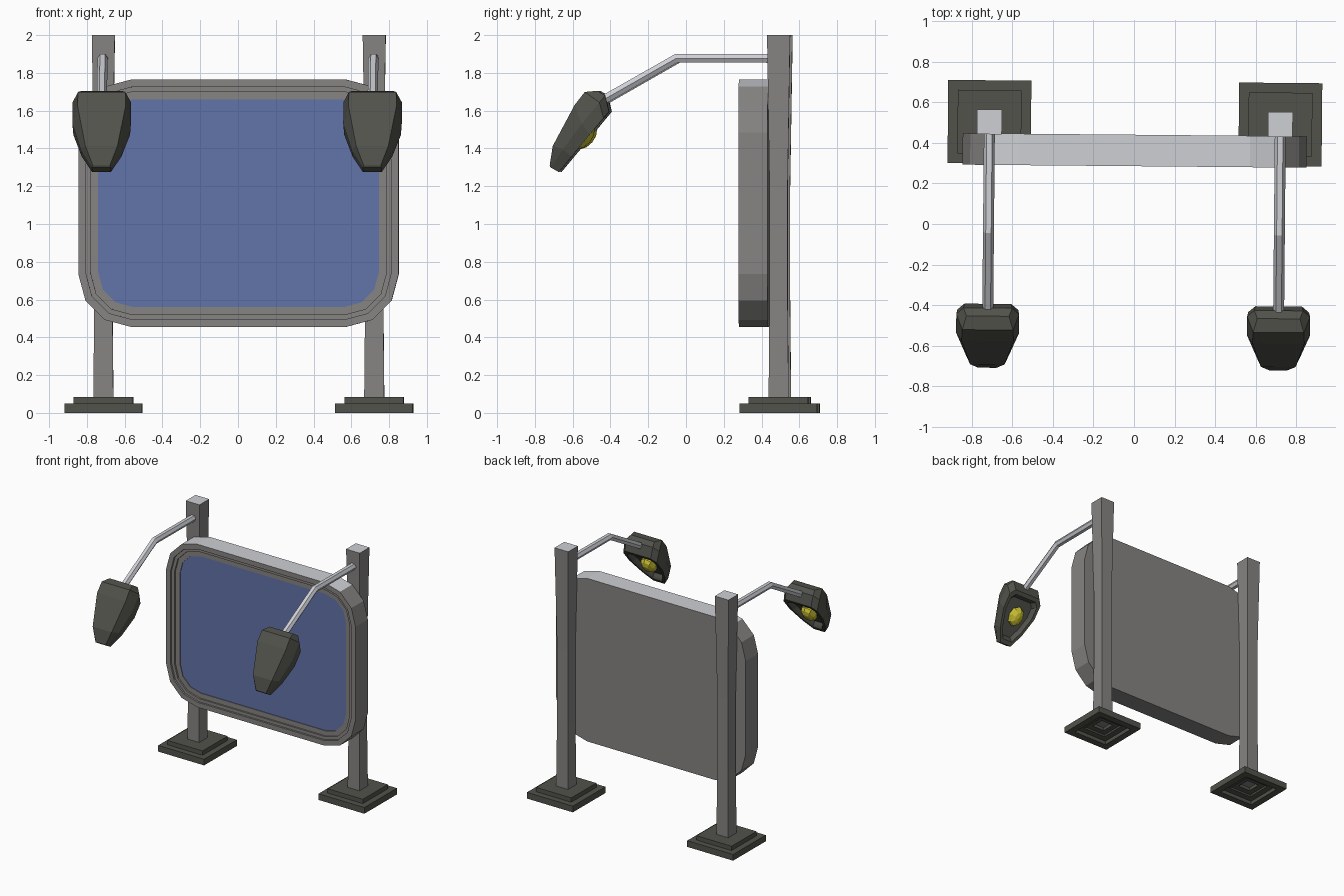
import bpy, bmesh, math
from mathutils import Matrix, Vector

cube = bpy.data.objects.get("Cube")
if cube:
    bpy.data.objects.remove(cube, do_unlink=True)

YAW = Matrix.Rotation(-0.009, 4, 'Z')
SIDES = (("right", -0.717), ("left", 0.717))


def material(name, rgb):
    m = bpy.data.materials.new(name)
    m.use_nodes = True
    m.diffuse_color = (*rgb, 1)
    m.node_tree.nodes["Principled BSDF"].inputs["Base Color"].default_value = (*rgb, 1)
    return m


GREY = material("frame grey", (0.238, 0.231, 0.224))
DARK = material("dark grey", (0.084, 0.084, 0.072))
LIGHT = material("light metal", (0.62, 0.63, 0.665))
BLUE = material("panel blue", (0.122, 0.174, 0.402))
YELLOW = material("bulb yellow", (0.58, 0.51, 0.03))


def finish(name, data, mats):
    obj = bpy.data.objects.new(name, data)
    bpy.context.collection.objects.link(obj)
    for m in mats:
        data.materials.append(m)
    obj.matrix_world = YAW
    return obj


def loft(name, rings, mats, rule=None, strip_end=False):
    """Skin equal-length rings and cap both ends."""
    bm = bmesh.new()
    loops = [[bm.verts.new(p) for p in ring] for ring in rings]
    n = len(loops[0])
    for a, b in zip(loops, loops[1:]):
        for i in range(n):
            j = (i + 1) % n
            bm.faces.new((a[i], a[j], b[j], b[i]))
    bm.faces.new(loops[0])
    last = loops[-1]
    if strip_end:  # cap a symmetric ring with crosswise quads
        for i in range(n // 2 - 1):
            bm.faces.new((last[i], last[i + 1], last[n - 2 - i], last[n - 1 - i]))
    else:
        bm.faces.new(last)
    bmesh.ops.recalc_face_normals(bm, faces=bm.faces)
    if rule:
        for f in bm.faces:
            f.material_index = rule(f)
    mesh = bpy.data.meshes.new(name)
    bm.to_mesh(mesh)
    bm.free()
    return finish(name, mesh, mats)


def square(cx, half, z, cy=0.497):
    return [(cx + sx * half, cy + sy * half, z)
            for sx, sy in ((-1, -1), (1, -1), (1, 1), (-1, 1))]


def rounded(inset, y):
    """Rounded rectangle with three-sided corners."""
    r = 0.28 - 0.9 * inset
    w, h = 0.848 - inset - r, 0.655 - inset - r
    ring = []
    for k, (sx, sz) in enumerate(((1, 1), (-1, 1), (-1, -1), (1, -1))):
        for s in range(4):
            a = math.radians(90 * k + 30 * s)
            ring.append((sx * w + r * math.cos(a), y, 1.11 + sz * h + r * math.sin(a)))
    return ring


# Sign board: flat back, stepped frame, recessed panel
steps = ((0, 0.44), (0, 0.285), (0.04, 0.285), (0.04, 0.3),
         (0.065, 0.3), (0.065, 0.313), (0.105, 0.313), (0.105, 0.318))


def board_rule(f):
    c = f.calc_center_median()
    if f.normal.z > 0.9 and c.z > 1.7:
        return 1
    return 2 if f.normal.y < -0.9 and abs(c.x) < 0.1 and abs(c.z - 1.11) < 0.1 else 0


loft("sign_board", [rounded(i, y) for i, y in steps], (GREY, LIGHT, BLUE), board_rule)

# Lamp head frame: u runs heel to toe, v runs out from the open face
HEEL = Vector((0, -0.40, 1.595))
U = Vector((0, -0.64, -0.77))
V = Vector((0, -0.77, 0.64))


def at(x, w, u, v):
    return Vector((x + w, 0, 0)) + HEEL + U * u + V * v


def head_ring(x, half):
    full = list(half) + [(-w, u, v) for w, u, v in reversed(half)]
    return [at(x, *p) for p in full]


RIM = ((0.115, 0, 0), (0.15, 0.045, 0), (0.15, 0.16, 0), (0.105, 0.31, 0), (0.05, 0.416, 0))
WAIST = ((0.12, -0.052, 0.07), (0.155, -0.005, 0.07), (0.155, 0.14, 0.07),
         (0.11, 0.31, 0.06), (0.05, 0.425, 0.05))
CROWN = ((0.105, -0.046, 0.117), (0.125, 0.002, 0.165), (0.128, 0.09, 0.162),
         (0.085, 0.33, 0.113), (0.045, 0.42, 0.06))


def inner(scale, v):
    return [(w * scale, 0.2 + (u - 0.2) * scale, v) for w, u, _ in RIM]


for side, x in SIDES:
    # Stepped foot with a hollow underside
    foot = ((0.053, 0.07), (0.053, 0.045), (0.1, 0.045), (0.1, 0.03), (0.15, 0.03),
            (0.15, 0), (0.205, 0), (0.205, 0.05), (0.157, 0.05), (0.157, 0.085), (0.045, 0.085))
    loft(side + "_foot", [square(x, h, z) for h, z in foot], (DARK, GREY),
         lambda f: 1 if f.normal.z < -0.9 and f.calc_center_median().z > 0.06 else 0)

    # Post, slightly waisted, with a light top
    post = ((0.053, 0.08), (0.048, 0.6), (0.048, 1.2), (0.061, 2.0))
    loft(side + "_post", [square(x, h, z) for h, z in post], (GREY, LIGHT),
         lambda f: 1 if f.normal.z > 0.9 else 0)

    # Bent lamp arm
    curve = bpy.data.curves.new(side + "_lamp_arm", 'CURVE')
    curve.dimensions = '3D'
    curve.bevel_depth = 0.027
    curve.bevel_resolution = 1
    curve.use_fill_caps = True
    path = ((0.47, 1.877), (-0.045, 1.877), (-0.47, 1.635))
    spline = curve.splines.new('POLY')
    spline.points.add(len(path) - 1)
    spline.use_smooth = False
    for p, (y, z) in zip(spline.points, path):
        p.co = (x, y, z, 1)
    finish(side + "_lamp_arm", curve, (LIGHT,))

    # Lamp head with a recessed opening
    halves = (inner(0.72, 0.04), inner(0.78, 0.015), inner(0.84, 0.0), RIM, WAIST, CROWN)
    loft(side + "_lamp_head", [head_ring(x, h) for h in halves], (DARK,), strip_end=True)

    # Faceted bulb
    bm = bmesh.new()
    axes = Matrix((Vector((1, 0, 0)), U, V)).transposed().to_4x4()
    place = Matrix.Translation(at(x, 0, 0.19, 0.025)) @ axes @ Matrix.Diagonal((0.06, 0.08, 0.05, 1))
    bmesh.ops.create_uvsphere(bm, u_segments=8, v_segments=6, radius=1, matrix=place)
    bmesh.ops.recalc_face_normals(bm, faces=bm.faces)
    mesh = bpy.data.meshes.new(side + "_bulb")
    bm.to_mesh(mesh)
    bm.free()
    finish(side + "_bulb", mesh, (YELLOW,))
